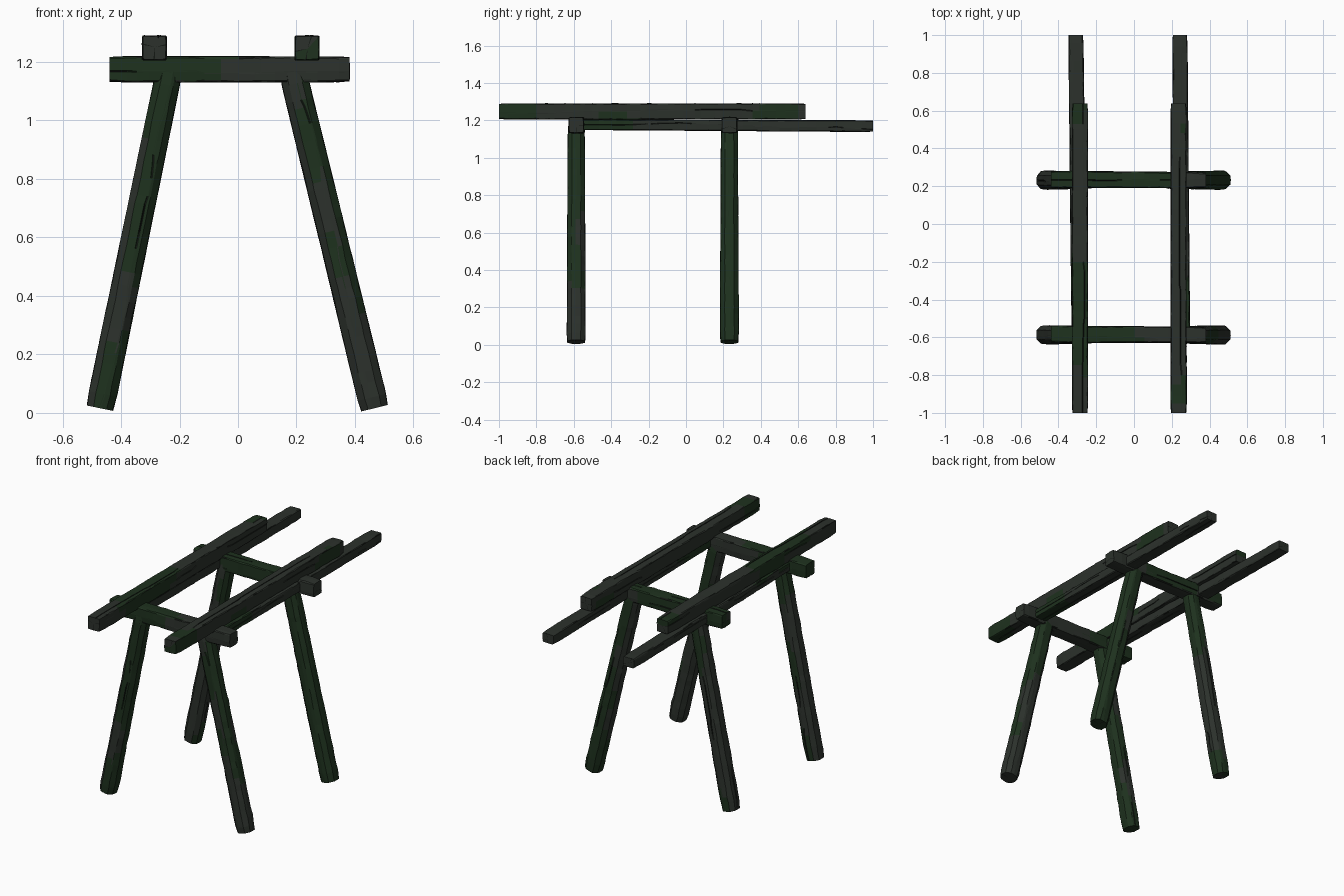
import bpy, bmesh, math, random
from mathutils import Vector, noise

if "Cube" in bpy.data.objects:
    bpy.data.objects.remove(bpy.data.objects["Cube"])


def material(name, rgb):
    m = bpy.data.materials.new(name)
    m.diffuse_color = (*rgb, 1)
    m.use_nodes = True
    m.node_tree.nodes["Principled BSDF"].inputs["Base Color"].default_value = m.diffuse_color
    return m


MATS = [material("grey weathered wood", (0.025, 0.031, 0.025)),
        material("mossy green wood", (0.013, 0.031, 0.013)),
        material("dark crack", (0.007, 0.009, 0.007))]


def mossy(kind, pos, nrm, seed):
    """Rule for moss: legs on their +x side, cross beams on top, rails in few patches."""
    patch = noise.noise(pos * 2.6 + Vector((seed * 1.7, seed, 0)))
    if kind == "leg":
        return patch + 0.3 * nrm.x > 0.04
    if kind == "cross":
        return patch + 0.3 * nrm.z > 0.15
    return patch > 0.2


def timber(name, kind, p0, p1, w0, w1, h0, h1, flat, seed, rings=26):
    """Hewn timber from p0 to p1; flat = share of each side left unchamfered."""
    rnd = random.Random(seed)
    p0, p1 = Vector(p0), Vector(p1)
    axis = (p1 - p0).normalized()
    # v is the 'up' direction of the section, u the sideways one
    ref = Vector((0, 1, 0)) if abs(axis.z) > 0.7 else Vector((0, 0, 1))
    u = axis.cross(ref).normalized()
    v = u.cross(axis).normalized()
    chance = 0.18 if kind == "leg" else 0.3
    bm = bmesh.new()
    grid, active = [], []
    crack = [rnd.uniform(-0.4, 0.4) * flat for _ in range(4)]
    on = [rnd.random() < chance for _ in range(4)]
    for i in range(rings):
        t = i / (rings - 1)
        end = i in (0, rings - 1)
        if not end:
            t += rnd.uniform(-0.3, 0.3) / rings
        hw, hh = (w0 + (w1 - w0) * t) / 2, (h0 + (h1 - h0) * t) / 2
        c = p0.lerp(p1, t)
        grow = 0.93 if end else 1.0
        ring = []
        for s in range(4):
            if rnd.random() < 0.3:
                on[s] = rnd.random() < chance
                crack[s] += rnd.uniform(-0.2, 0.2)
            crack[s] = max(-flat * 0.7, min(flat * 0.7, crack[s]))
            g = crack[s]
            for a in (-flat, g - 0.06, g, g + 0.06, flat):
                corner = abs(a) == flat
                n = rnd.uniform(0.93, 1.0) if corner else 1.0
                if a == g and on[s]:
                    n -= 0.14
                if corner:
                    a *= rnd.uniform(0.94, 1.06)
                x, y = ((a, -n), (n, a), (-a, n), (-n, -a))[s]
                wob = grow * rnd.uniform(0.985, 1.015)
                ring.append(bm.verts.new(c + u * x * hw * wob + v * y * hh * wob))
        grid.append(ring)
        active.append(list(on))
    n = len(grid[0])
    dark = []
    for i in range(rings - 1):
        for k in range(n):
            f = bm.faces.new((grid[i][k], grid[i][(k + 1) % n],
                              grid[i + 1][(k + 1) % n], grid[i + 1][k]))
            s, j = divmod(k, 5)
            # open cracks and worn arrises
            if j in (1, 2) and active[i][s] and active[i + 1][s]:
                dark.append(f)
            elif j == 4 and flat > 0.7 and rnd.random() < 0.3:
                dark.append(f)
    # end grain with a few splits running to the heart
    for ring in (grid[0], grid[-1]):
        heart = bm.verts.new(sum((q.co for q in ring), Vector()) / n)
        split = [rnd.random() < 0.45 for _ in range(4)]
        for k in range(n):
            f = bm.faces.new((ring[k], ring[(k + 1) % n], heart))
            if k % 5 in (1, 2) and split[k // 5]:
                dark.append(f)
    bmesh.ops.recalc_face_normals(bm, faces=bm.faces)
    for f in bm.faces:
        f.normal_update()
        f.material_index = int(mossy(kind, f.calc_center_median(), f.normal, seed))
    for f in dark:
        f.material_index = 2
    me = bpy.data.meshes.new(name)
    bm.to_mesh(me)
    bm.free()
    for m in MATS:
        me.materials.append(m)
    ob = bpy.data.objects.new(name, me)
    bpy.context.collection.objects.link(ob)


# Two trestles: a cross beam with a pair of splayed legs each
for i, (label, y) in enumerate((("front", -0.587), ("back", 0.232))):
    timber(label + "_left_leg", "leg", (-0.472, y, 0.016), (-0.235, y, 1.17),
           0.098, 0.09, 0.102, 0.09, 0.5, 10 + i)
    timber(label + "_right_leg", "leg", (0.467, y, 0.016), (0.186, y, 1.17),
           0.1, 0.094, 0.102, 0.09, 0.5, 20 + i)
    timber(label + "_cross_beam", "cross", (-0.44, y + 0.004, 1.175), (0.382, y, 1.175),
           0.092, 0.084, 0.09, 0.088, 0.85, 30 + i, 18)

# Long rails: square upper timbers and thinner lower ones reaching further back
for i, (label, x, xl0, xl1) in enumerate((("left", -0.286, -0.288, -0.308),
                                         ("right", 0.236, 0.255, 0.243))):
    timber(label + "_upper_rail", "rail", (x, -1.0, 1.248), (x, 0.638, 1.248),
           0.086, 0.084, 0.086, 0.086, 0.88, 40 + i, 34)
    timber(label + "_lower_rail", "rail", (xl0, -0.62, 1.177), (xl1, 1.0, 1.169),
           0.084, 0.08, 0.056, 0.062, 0.85, 50 + i, 34)
